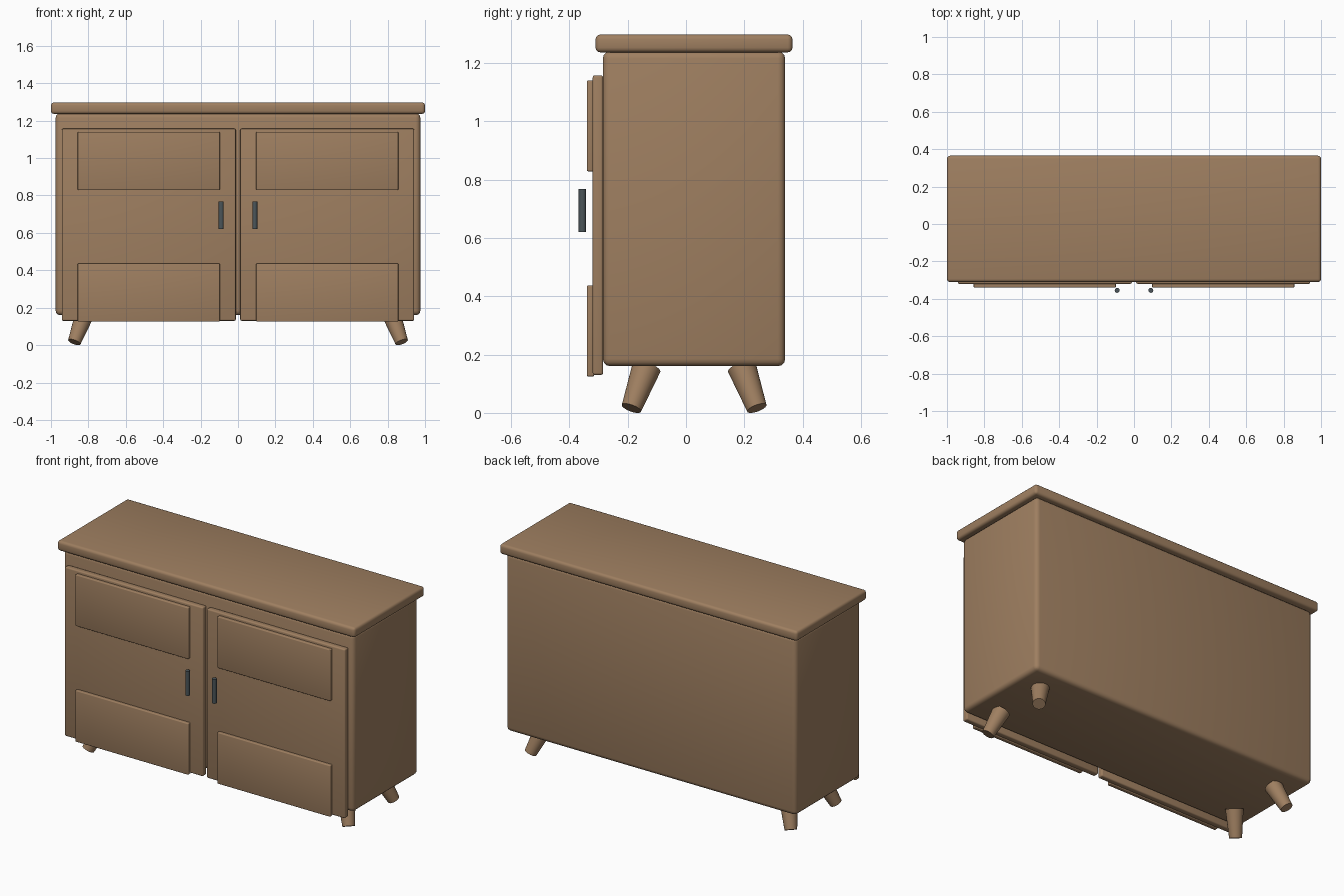
import bpy
import math
from mathutils import Vector

cube = bpy.data.objects.get("Cube")
if cube:
    bpy.data.objects.remove(cube, do_unlink=True)


def material(name, rgb):
    mat = bpy.data.materials.new(name)
    mat.use_nodes = True
    mat.diffuse_color = (*rgb, 1)
    mat.node_tree.nodes["Principled BSDF"].inputs["Base Color"].default_value = (*rgb, 1)
    return mat


wood = material("warm_wood", (0.345, 0.212, 0.118))
metal = material("dark_metal", (0.07, 0.09, 0.10))


def finish(obj, name, mat):
    obj.name = name
    obj.data.materials.append(mat)
    bpy.ops.object.shade_smooth_by_angle(angle=math.radians(40))
    return obj


def block(name, low, high, bevel, segments=3):
    """Rounded box between two opposite corners."""
    low, high = Vector(low), Vector(high)
    bpy.ops.mesh.primitive_cube_add(size=1, location=(low + high) / 2)
    obj = bpy.context.object
    obj.scale = high - low
    bpy.ops.object.transform_apply(location=False, rotation=False, scale=True)
    mod = obj.modifiers.new("rounded_edges", "BEVEL")
    mod.width = bevel
    mod.segments = segments
    bpy.ops.object.modifier_apply(modifier=mod.name)
    return finish(obj, name, wood)


def rod(name, foot, head, r_foot, r_head, mat):
    """Tapered round bar from foot to head."""
    foot, head = Vector(foot), Vector(head)
    axis = head - foot
    bpy.ops.mesh.primitive_cone_add(vertices=32, radius1=r_foot, radius2=r_head,
                                    depth=axis.length, location=(foot + head) / 2)
    obj = bpy.context.object
    obj.rotation_euler = axis.to_track_quat("Z", "Y").to_euler()
    return finish(obj, name, mat)


# Cabinet body and overhanging top
block("cabinet_body", (-0.975, -0.285, 0.16), (0.975, 0.34, 1.24), 0.025)
block("top_board", (-1, -0.31, 1.236), (1, 0.365, 1.297), 0.016)

for side, s in (("left", 1), ("right", -1)):
    # Door with raised panels
    def door_part(name, x, y, z, bevel):
        xs = sorted((s * x[0], s * x[1]))
        block(f"{side}_{name}", (xs[0], y[0], z[0]), (xs[1], y[1], z[1]), bevel)

    door_part("door", (0.012, 0.942), (-0.32, -0.284), (0.13, 1.157), 0.008)
    door_part("upper_panel", (0.097, 0.857), (-0.34, -0.315), (0.828, 1.14), 0.005)
    door_part("lower_panel", (0.097, 0.857), (-0.34, -0.315), (0.125, 0.437), 0.005)

    # Upright handle
    rod(f"{side}_handle", (s * 0.09, -0.355, 0.62), (s * 0.09, -0.355, 0.768),
        0.013, 0.013, metal)

    # Splayed tapered legs
    for end, e in (("front", -1), ("back", 1)):
        rod(f"{end}_{side}_leg", (s * 0.875, 0.028 + e * 0.215, 0.016),
            (s * 0.823, 0.028 + e * 0.163, 0.157), 0.035, 0.05, wood)
